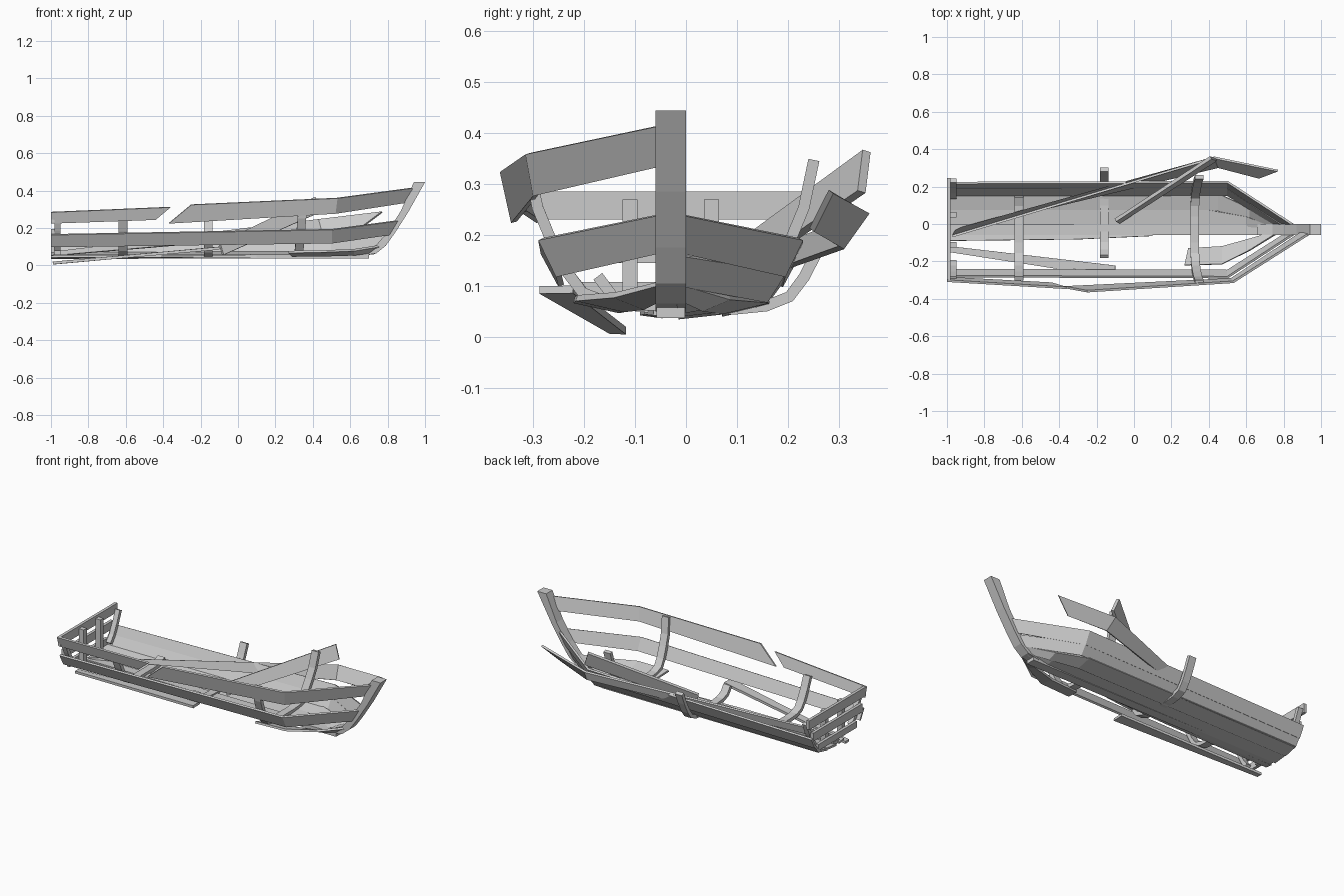
import bpy
from mathutils import Vector

if "Cube" in bpy.data.objects:
    bpy.data.objects.remove(bpy.data.objects["Cube"])

C = -0.03  # boat centreline in y


def add(name, verts, faces):
    me = bpy.data.meshes.new(name)
    me.from_pydata([tuple(v) for v in verts], [], faces)
    ob = bpy.data.objects.new(name, me)
    bpy.context.collection.objects.link(ob)
    return ob


def plank(name, stations, thick=0.012):
    """Strip through (lower point, upper point) stations, given thickness."""
    verts = [p for s in stations for p in s]
    faces = [(2*i, 2*i+2, 2*i+3, 2*i+1) for i in range(len(stations) - 1)]
    ob = add(name, verts, faces)
    m = ob.modifiers.new("thickness", 'SOLIDIFY')
    m.thickness = thick
    m.offset = 0
    m.use_even_offset = True
    return ob


def strake(name, side, stations, thick=0.012):
    """Stations (x0, d0, z0, x1, d1, z1), d measured out from the centreline."""
    return plank(name, [((a, C + side*b, c), (d, C + side*e, f))
                        for a, b, c, d, e, f in stations], thick)


def prism(name, loop_a, loop_b):
    """Solid between two equal loops."""
    n = len(loop_a)
    faces = [tuple(range(n))[::-1], tuple(range(n, 2*n))]
    faces += [(i, (i+1) % n, n + (i+1) % n, n + i) for i in range(n)]
    return add(name, loop_a + loop_b, faces)


def box(name, x0, x1, y0, y1, z0, z1):
    q = [(y0, z0), (y1, z0), (y1, z1), (y0, z1)]
    return prism(name, [(x0, y, z) for y, z in q], [(x1, y, z) for y, z in q])


def rib(name, x, pts, dy=0, dz=0, lean=0, width=0.046, thick=0.022):
    """Bent frame: rectangular section swept along a d,z path."""
    ps = [Vector(p) for p in pts]
    verts, faces = [], []
    for i, p in enumerate(ps):
        t = (ps[min(i+1, len(ps)-1)] - ps[max(i-1, 0)]).normalized()
        q = p + Vector((-t.y, t.x)) * thick
        xc = x + lean * (p.y - 0.05) / 0.3
        for sx, r in ((-1, p), (1, p), (1, q), (-1, q)):
            verts.append((xc + sx*width/2, C + r.x + dy, r.y + dz))
    for i in range(len(ps) - 1):
        for k in range(4):
            a, b = 4*i + k, 4*i + (k+1) % 4
            faces.append((a, b, b+4, a+4))
    e = 4*(len(ps) - 1)
    faces += [(3, 2, 1, 0), (e, e+1, e+2, e+3)]
    return add(name, verts, faces)


# stem post and keel
stem = [(0.66, 0.05), (0.74, 0.065), (0.79, 0.105), (0.84, 0.175), (0.91, 0.285),
        (1.0, 0.445), (0.94, 0.445), (0.87, 0.29), (0.80, 0.18), (0.74, 0.11), (0.66, 0.075)]
prism("stem_post", [(x, C-0.03, z) for x, z in stem], [(x, C+0.03, z) for x, z in stem])
box("keel", -0.99, 0.7, C-0.028, C+0.028, 0.037, 0.058)

# middle strakes on both sides
for side, tag in ((1, "far"), (-1, "near")):
    strake("middle_strake_" + tag, side, [
        (-1, .215, .10, -1, .25, .165),
        (0.5, .22, .12, 0.5, .255, .192),
        (0.815, .02, .165, 0.86, .02, .24)])

# far side: intact lower planking
strake("lower_strake", 1, [
    (-1, .18, .06, -1, .22, .115),
    (0.5, .185, .07, 0.5, .222, .128),
    (0.765, .02, .10, 0.805, .02, .16)])
strake("bilge_plank", 1, [
    (-1, .10, .045, -1, .188, .066),
    (0.45, .10, .05, 0.45, .193, .072),
    (0.62, .06, .055, 0.62, .115, .078),
    (0.74, .015, .075, 0.765, .02, .105)])
strake("garboard_plank", 1, [
    (-1, .015, .04, -1, .105, .05),
    (0.4, .015, .045, 0.4, .105, .055),
    (0.6, .015, .05, 0.6, .07, .06),
    (0.73, .01, .066, 0.74, .018, .078)])

# near side: broken remains of the bottom
strake("broken_garboard", -1, [
    (-1, .015, .042, -1, .06, .048),
    (-0.2, .015, .046, -0.3, .052, .05),
    (0.1, .015, .046, 0.1, .034, .048)])
strake("broken_bilge_plank", -1, [
    (0.29, .10, .052, 0.27, .19, .072),
    (0.47, .09, .054, 0.47, .185, .076),
    (0.62, .05, .058, 0.62, .11, .082),
    (0.74, .015, .075, 0.765, .02, .105)])

# near side: upper strake snapped in two
plank("upper_strake_bow", [
    ((-0.37, -.338, .225), (-0.25, -.36, .325)),
    ((0.52, -.295, .278), (0.53, -.31, .36)),
    ((0.89, -.05, .335), (0.94, -.05, .415))])
plank("upper_strake_stern", [
    ((-1, -.288, .225), (-1, -.304, .285)),
    ((-0.44, -.318, .245), (-0.36, -.342, .312))])

# fallen planks
plank("fallen_bent_strake", [
    ((-0.95, -.03, .055), (-0.97, -.065, .075)),
    ((0.45, .305, .175), (0.43, .355, .245)),
    ((0.67, .247, .21), (0.77, .285, .285))])
plank("fallen_diagonal_plank", [
    ((-0.08, .01, .055), (-0.1, .02, .12)),
    ((0.44, .345, .285), (0.41, .355, .365))], 0.018)
plank("fallen_bottom_plank", [
    ((-0.99, -.15, .013), (-0.99, -.118, .012)),
    ((-0.1, -.288, .092), (-0.1, -.222, .093))], 0.015)

# ribs
half = [(.07, .052), (.13, .058), (.18, .078), (.212, .12), (.245, .185), (.272, .25), (.292, .345)]
full = [(-d, z) for d, z in reversed(half)] + half
rib("stern_rib", -0.615, full[1:10])
rib("slipped_rib", -0.16, full[3:13], dy=0.06, dz=-0.008)
rib("bow_rib", 0.325, full, lean=0.025)

# transom boards and posts
for name, w0, w1, z0, z1 in (("transom_top_board", -.30, .245, .23, .285),
                             ("transom_middle_board", -.265, .205, .145, .195),
                             ("transom_bottom_board", -.215, .155, .07, .108)):
    box(name, -1, -0.982, w0, w1, z0, z1)
for i, y in enumerate((-0.11, 0.05)):
    box(f"transom_post_{i + 1}", -0.982, -0.95, y-.015, y+.015, .055, .27)
for side, tag in ((1, "far"), (-1, "near")):
    rib("transom_cheek_" + tag, -0.965, half[2:6] if side > 0 else full[1:5], width=0.03)
